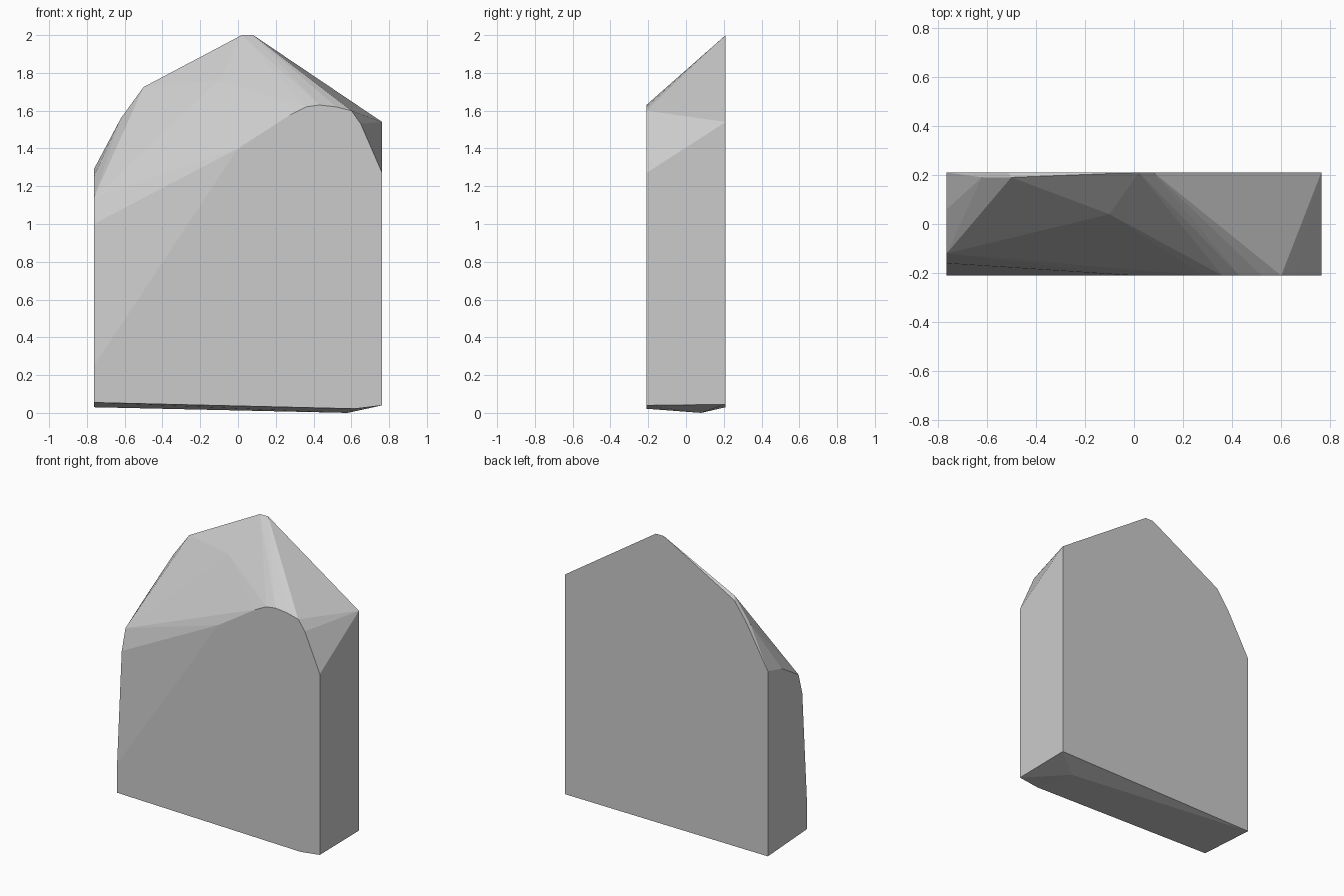
import bpy
import bmesh

# Remove the default cube
default_cube = bpy.data.objects.get("Cube")
if default_cube:
    bpy.data.objects.remove(default_cube, do_unlink=True)

HALF_WIDTH = 0.763
HALF_DEPTH = 0.21


def flat_material(name, colour):
    material = bpy.data.materials.new(name)
    material.use_nodes = True
    material.diffuse_color = colour
    shader = next(n for n in material.node_tree.nodes if n.type == "BSDF_PRINCIPLED")
    shader.inputs["Base Color"].default_value = colour
    return material


def convex_block(name, points, material):
    """Wrap a convex faceted skin around the given corner points."""
    bm = bmesh.new()
    for point in points:
        bm.verts.new(point)
    hull = bmesh.ops.convex_hull(bm, input=bm.verts[:])
    spare = set(hull["geom_interior"]) | set(hull["geom_unused"])
    bmesh.ops.delete(bm, geom=[g for g in spare if isinstance(g, bmesh.types.BMVert)],
                     context="VERTS")
    bmesh.ops.recalc_face_normals(bm, faces=bm.faces[:])
    mesh = bpy.data.meshes.new(name)
    bm.to_mesh(mesh)
    bm.free()
    mesh.materials.append(material)
    block = bpy.data.objects.new(name, mesh)
    bpy.context.collection.objects.link(block)
    return block


# Front outline (x, z): lower peak, rounded shoulder on one side
front_outline = [
    (-HALF_WIDTH, 0.055), (-HALF_WIDTH, 0.25), (0, 1.4), (0.28, 1.58), (0.36, 1.62),
    (0.43, 1.63), (0.52, 1.62), (0.6, 1.6), (0.65, 1.53), (HALF_WIDTH, 1.27),
    (HALF_WIDTH, 0.04), (0.62, 0.022),
]

# Back outline (x, z): tall peak, chipped shoulder on the other side
back_outline = [
    (-HALF_WIDTH, 0.03), (-HALF_WIDTH, 1.29), (-0.6, 1.58), (-0.51, 1.705),
    (0.02, 2), (0.08, 2), (HALF_WIDTH, 1.54), (HALF_WIDTH, 0.045),
]

# Chipped corners between front and back, and the lowest point of the underside
chips = [
    (-HALF_WIDTH, -0.16, 1), (-HALF_WIDTH, -0.12, 1.14), (-HALF_WIDTH, 0.06, 1.25),
    (-0.62, 0.19, 1.56), (-0.5, 0.19, 1.725), (-0.1, 0.04, 1.76), (0.58, 0.08, 0),
]

corners = [(x, -HALF_DEPTH, z) for x, z in front_outline]
corners += [(x, HALF_DEPTH, z) for x, z in back_outline]
corners += chips

stone = flat_material("pale grey stone", (0.6, 0.6, 0.6, 1))
convex_block("stone_slab", corners, stone)
